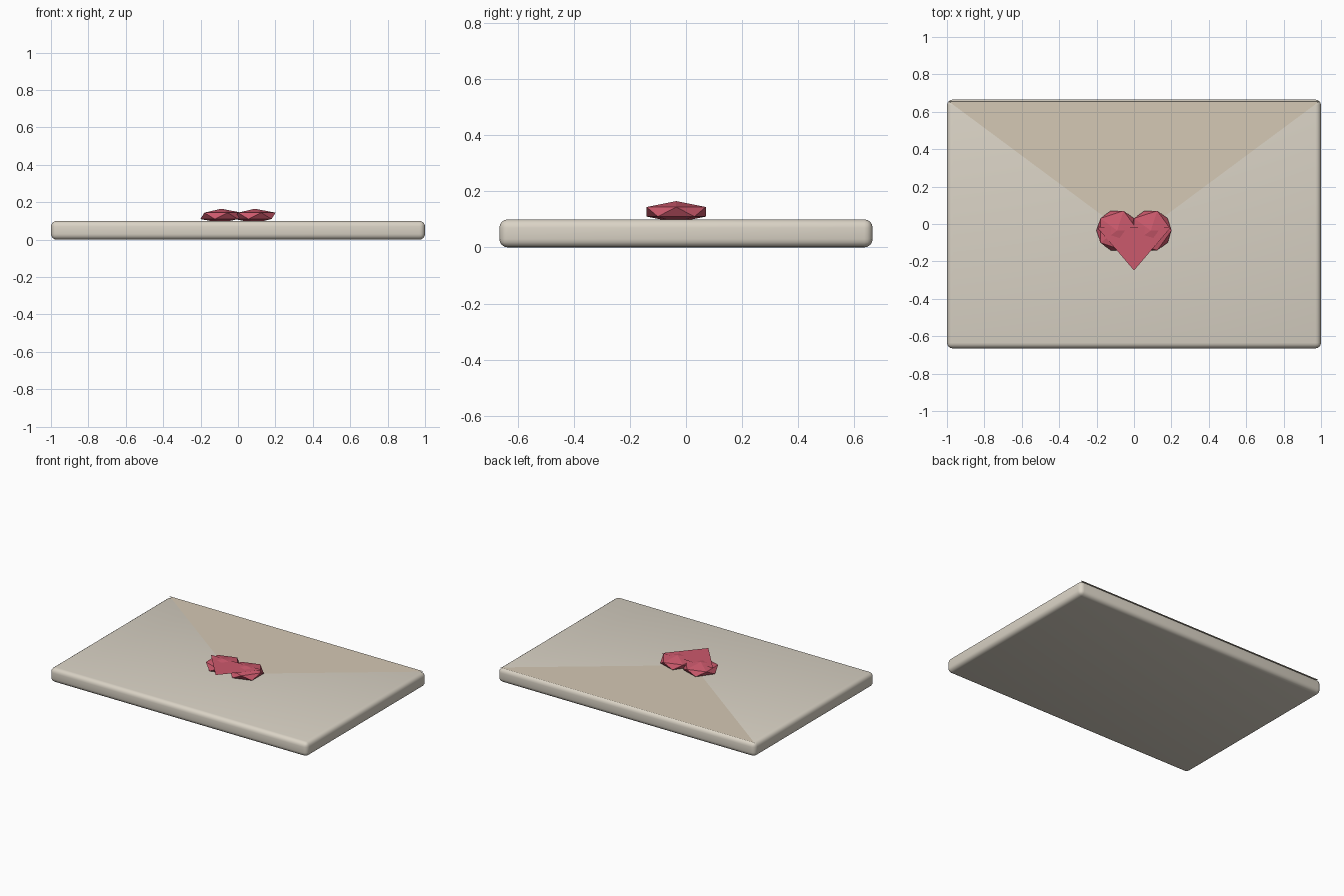
import bpy

if "Cube" in bpy.data.objects:
    bpy.data.objects.remove(bpy.data.objects["Cube"])


def material(name, color):
    m = bpy.data.materials.new(name)
    m.diffuse_color = (*color, 1)
    m.use_nodes = True
    m.node_tree.nodes["Principled BSDF"].inputs["Base Color"].default_value = m.diffuse_color
    return m


def flat_triangle(name, points, mat):
    mesh = bpy.data.meshes.new(name)
    mesh.from_pydata(points, [], [(0, 1, 2)])
    mesh.materials.append(mat)
    ob = bpy.data.objects.new(name, mesh)
    bpy.context.collection.objects.link(ob)
    return ob


paper = material("paper", (0.70, 0.65, 0.56))
flap_paper = material("flap_paper", (0.66, 0.58, 0.46))
wax = material("wax", (0.60, 0.10, 0.15))

# Envelope body with rounded edges
bpy.ops.mesh.primitive_cube_add(size=1, location=(0, 0, 0.05))
body = bpy.context.object
body.name = "envelope_body"
body.scale = (2, 1.33, 0.1)
bpy.ops.object.transform_apply(location=False, rotation=False, scale=True)
bevel = body.modifiers.new("rounded_edges", 'BEVEL')
bevel.width = 0.03
bevel.segments = 4
bpy.ops.object.modifier_apply(modifier=bevel.name)
bpy.ops.object.shade_smooth_by_angle()
body.data.materials.append(paper)

# Folded triangular flap
flat_triangle("flap", [(-0.99, 0.655, 0.101), (0, -0.08, 0.101), (0.99, 0.655, 0.101)], flap_paper)

# Heart seal: two flattened low-poly lobes and a flat point
for side, x in (("left", -0.09), ("right", 0.09)):
    bpy.ops.mesh.primitive_ico_sphere_add(subdivisions=1, radius=1, location=(x, -0.035, 0.127))
    lobe = bpy.context.object
    lobe.name = f"seal_lobe_{side}"
    lobe.scale = (0.124, 0.124, 0.038)
    lobe.data.materials.append(wax)
flat_triangle("seal_point", [(-0.2, -0.015, 0.157), (0, -0.248, 0.157), (0.2, -0.015, 0.157)], wax)
